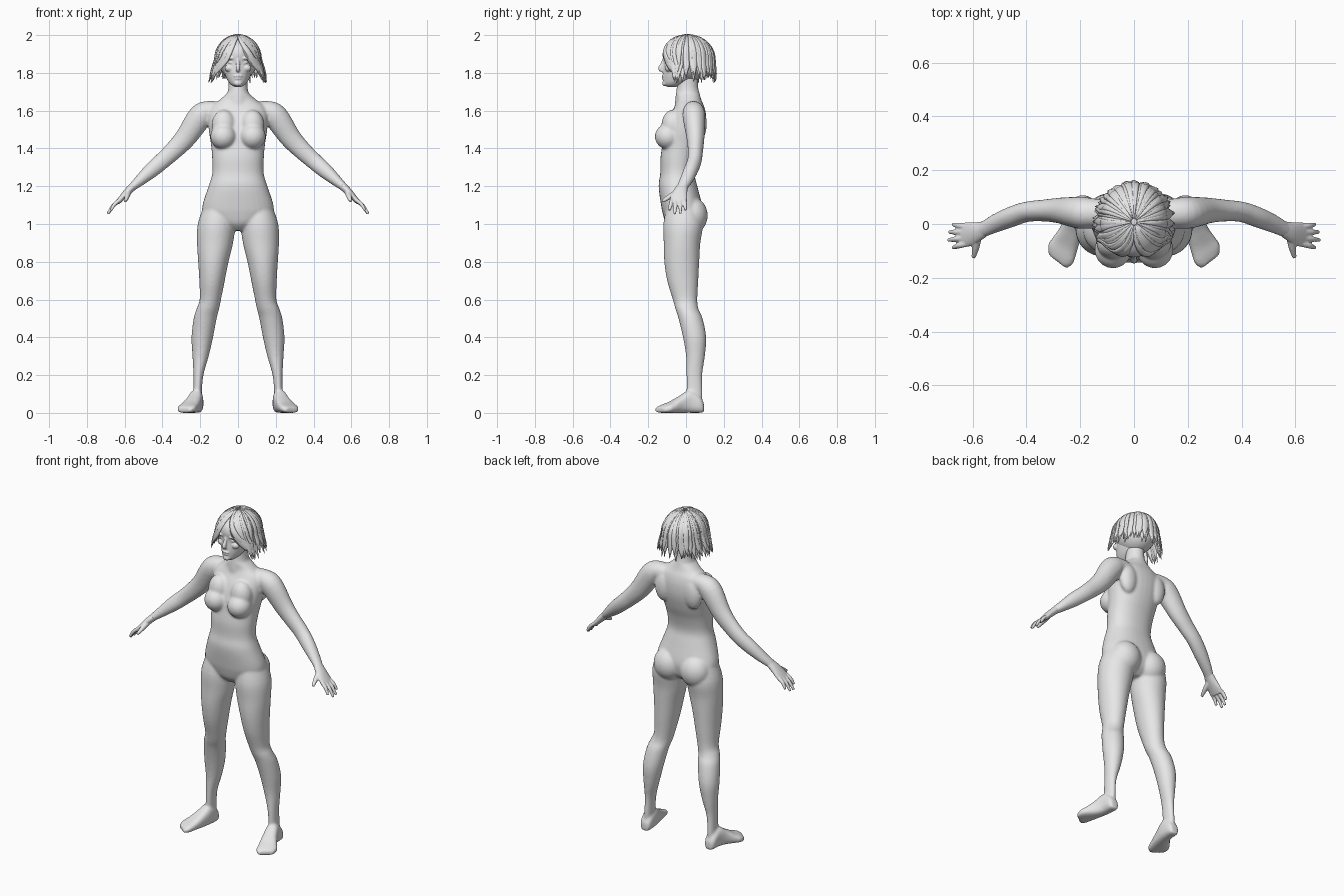
import bpy, bmesh, math, random
from mathutils import Vector, Matrix

if "Cube" in bpy.data.objects:
    bpy.data.objects.remove(bpy.data.objects["Cube"])

random.seed(4)
grey = bpy.data.materials.new("plain_grey")
grey.diffuse_color = (0.8, 0.8, 0.8, 1)
grey.use_nodes = True
grey.node_tree.nodes["Principled BSDF"].inputs["Base Color"].default_value = grey.diffuse_color


def spline(rows, sub):
    """Catmull-Rom interpolation of rows of numbers."""
    out = []
    for i in range(len(rows) - 1):
        a, b, c, d = (rows[max(0, min(len(rows) - 1, i + k))] for k in (-1, 0, 1, 2))
        for s in range(sub):
            t = s / sub
            out.append([0.5 * (2 * q + (r - p) * t + (2 * p - 5 * q + 4 * r - w) * t * t
                               + (3 * q - p - 3 * r + w) * t ** 3)
                        for p, q, r, w in zip(a, b, c, d)])
    return out + [list(rows[-1])]


def loft(bm, rings, n=24, both=False, power=1.0):
    """Skin closed rings given as (centre, u, v); optionally on both sides."""
    for side in ((1, -1) if both else (1,)):
        loops = []
        for c, u, v in rings:
            loop = []
            for k in range(n):
                a = 2 * math.pi * k / n
                ca, sa = math.cos(a), math.sin(a)
                p = (c + u * math.copysign(abs(ca) ** power, ca)
                     + v * math.copysign(abs(sa) ** power, sa))
                loop.append(bm.verts.new((p.x * side, p.y, p.z)))
            loops.append(loop)
        for A, B in zip(loops, loops[1:]):
            for k in range(n):
                bm.faces.new((A[k], A[(k + 1) % n], B[(k + 1) % n], B[k]))
        bm.faces.new(loops[0][::-1])
        bm.faces.new(loops[-1])


def stack(bm, rows, both=False, power=1.0):
    """Horizontal sections: z, x min, x max, y front, y back."""
    rings = [(Vector(((a + b) / 2, (f + k) / 2, z)), Vector(((b - a) / 2, 0, 0)),
              Vector((0, (k - f) / 2, 0))) for z, a, b, f, k in spline(rows, 4)]
    loft(bm, rings, 32, both, power)


def limb(bm, rows, n=20, sub=4, both=True):
    """Tube along a path: x, y, z, thickness radius, radius toward y."""
    pts = spline(rows, sub)
    pos = [Vector(p[:3]) for p in pts]
    rings = []
    for i, p in enumerate(pts):
        t = (pos[min(i + 1, len(pos) - 1)] - pos[max(i - 1, 0)]).normalized()
        ref = Vector((0, 1, 0)) if abs(t.y) < 0.8 else Vector((1, 0, 0))
        u = t.cross(ref).normalized()
        rings.append((pos[i], u * p[3], u.cross(t).normalized() * p[4]))
    loft(bm, rings, n, both)


def blob(bm, c, r, both=False):
    for s in ((1, -1) if both else (1,)):
        m = Matrix.Translation((c[0] * s, c[1], c[2])) @ Matrix.Diagonal((*r, 1))
        bmesh.ops.create_uvsphere(bm, u_segments=24, v_segments=16, radius=1, matrix=m)


def finish(bm, name, voxel=0, smooth=0):
    bmesh.ops.recalc_face_normals(bm, faces=bm.faces[:])
    for f in bm.faces:
        f.smooth = True
    me = bpy.data.meshes.new(name)
    bm.to_mesh(me)
    bm.free()
    ob = bpy.data.objects.new(name, me)
    bpy.context.collection.objects.link(ob)
    me.materials.append(grey)
    if voxel:
        m = ob.modifiers.new("merge", 'REMESH')
        m.mode, m.voxel_size, m.use_smooth_shade = 'VOXEL', voxel, True
        m = ob.modifiers.new("soften", 'SMOOTH')
        m.factor, m.iterations = 0.5, smooth
    return ob


# Body: torso with neck, legs, feet and arms merged into one skin
bm = bmesh.new()
torso = [(.965, .045, -.07, .03), (1.0, .12, -.105, .07), (1.05, .18, -.122, .085),
         (1.1, .188, -.132, .085), (1.2, .156, -.145, .06), (1.27, .136, -.136, .045),
         (1.35, .137, -.135, .06), (1.42, .143, -.125, .085), (1.5, .155, -.112, .105),
         (1.57, .158, -.088, .107), (1.62, .145, -.062, .097), (1.655, .10, -.05, .082),
         (1.69, .06, -.054, .072)]
stack(bm, [(z, -w, w, f, k) for z, w, f, k in torso], power=.9)
stack(bm, [(1.62, -.075, .075, -.06, .08), (1.68, -.06, .06, -.055, .074),
           (1.73, -.05, .05, -.048, .064), (1.80, -.05, .05, -.045, .065)])
blob(bm, (.078, -.095, 1.463), (.069, .07, .068), True)     # chest
blob(bm, (.075, -.07, 1.52), (.065, .06, .085), True)
blob(bm, (.09, .035, 1.045), (.09, .08, .095), True)        # seat
blob(bm, (.10, .07, 1.53), (.055, .04, .09), True)          # shoulder blades
stack(bm, [(1.10, .03, .18, -.10, .07), (1.0, .015, .213, -.12, .09),
           (.9, .026, .217, -.118, .076), (.8, .05, .211, -.115, .07),
           (.7, .07, .205, -.10, .065), (.6, .09, .203, -.07, .06),
           (.55, .10, .22, -.056, .066), (.5, .113, .235, -.04, .088),
           (.4, .132, .246, -.016, .107), (.3, .155, .241, 0, .10),
           (.2, .183, .236, .002, .086), (.1, .192, .237, .002, .088),
           (.05, .19, .24, 0, .085)], True)
foot = [(.218, .095, .022, .05, 0), (.218, .075, .034, .085, .05), (.222, .02, .038, .12, .15),
        (.237, -.03, .043, .092, .3), (.259, -.08, .053, .06, .5), (.274, -.115, .058, .044, .62),
        (.285, -.14, .042, .03, .66)]
loft(bm, [(Vector((x, y, h / 2)), Vector((math.cos(s), math.sin(s), 0)) * w, Vector((0, 0, h / 2)))
          for x, y, w, h, s in spline(foot, 4)], 28, True, .75)
limb(bm, [(.08, .04, 1.595, .05, .05), (.15, .04, 1.597, .055, .055), (.20, .042, 1.568, .066, .06),
          (.275, .05, 1.46, .057, .048), (.335, .05, 1.395, .05, .041), (.40, .045, 1.335, .045, .038),
          (.46, .025, 1.283, .041, .038), (.52, 0, 1.23, .03, .034), (.56, -.02, 1.195, .022, .03),
          (.59, -.03, 1.165, .019, .032)])
finish(bm, "body", .007, 8)

# Hands: palm, four fingers and thumb
bm = bmesh.new()
limb(bm, [(.555, -.018, 1.20, .021, .029), (.585, -.03, 1.17, .02, .038),
          (.615, -.038, 1.138, .016, .046), (.638, -.041, 1.113, .012, .044)])
for y0, tip in ((-.074, (.672, -.088, 1.072)), (-.052, (.69, -.06, 1.053)),
                (-.030, (.687, -.03, 1.055)), (-.009, (.673, -.002, 1.073))):
    limb(bm, [(.622, y0, 1.13, .011, .011), ((.622 + tip[0]) / 2 + .006, (y0 + tip[1]) / 2,
              (1.13 + tip[2]) / 2 + .004, .0105, .0105), (*tip, .007, .007)], 12)
limb(bm, [(.582, -.04, 1.17, .018, .018), (.588, -.085, 1.145, .014, .014),
          (.597, -.125, 1.12, .008, .008)], 12)
finish(bm, "hands", .004, 3)

# Head with simple facial forms
bm = bmesh.new()
skull = [(1.726, .02, -.10, -.05), (1.74, .04, -.118, -.01), (1.765, .058, -.122, .04),
         (1.80, .072, -.122, .08), (1.85, .082, -.118, .11), (1.90, .088, -.124, .12),
         (1.94, .08, -.11, .11), (1.97, .055, -.07, .075), (1.985, .02, -.02, .03)]
stack(bm, [(z, -w, w, f, k) for z, w, f, k in skull])
limb(bm, [(0, -.115, 1.875, .008, .008), (0, -.126, 1.845, .010, .010),
          (0, -.134, 1.822, .012, .014), (0, -.122, 1.81, .008, .010)], 12, both=False)
blob(bm, (0, -.119, 1.783), (.023, .010, .007))
blob(bm, (0, -.117, 1.770), (.019, .010, .007))
blob(bm, (0, -.112, 1.745), (.022, .014, .016))
blob(bm, (.036, -.103, 1.878), (.030, .018, .010), True)
blob(bm, (.034, -.098, 1.854), (.019, .014, .008), True)
blob(bm, (.045, -.09, 1.825), (.026, .022, .020), True)
finish(bm, "head", .004, 3)

# Hair cap under the locks
bm = bmesh.new()
blob(bm, (0, .018, 1.876), (.106, .126, .119))
finish(bm, "hair_cap")


# Hair: tapered locks falling from the crown, front ones swept aside
def lock_point(a, s, lift):
    """a: 0 at the back, pi in front. s: 0 crown, 1 widest level, 2 tips."""
    if s < 1:
        r, z, flare = math.sin(s * math.pi / 2), 1.875 + .121 * math.cos(s * math.pi / 2), 0
    else:
        r, z, flare = 1, 1.875 - .125 * (s - 1), s - 1
    rx = (.113 + .040 * flare + lift) * r
    ry = (.136 + .010 * flare + lift) * r
    return Vector((rx * math.sin(a), .008 + ry * math.cos(a), z + lift * (1 - r)))


bm = bmesh.new()
limit = math.radians(116)
for layer, count in ((0, 46), (1, 52)):
    for i in range(count):
        a0 = -math.pi + 2 * math.pi * (i + .5 + random.uniform(-.25, .25)) / count + .15
        a0 = (a0 + math.pi) % (2 * math.pi) - math.pi
        a1 = max(-limit, min(limit, a0)) + random.uniform(-.07, .07)
        length = random.uniform(1.8, 2.03) - .12 * layer
        lift = .001 + .004 * layer + random.uniform(0, .004)
        path = []
        for k in range(15):
            t = k / 14
            a = a0 + (a1 - a0) * min(1, 1.25 * t) ** 1.6
            path.append((lock_point(a, .06 + t * (length - .06), lift), a))
        rings = []
        for k, (p, a) in enumerate(path):
            t = k / 14
            tan = (path[min(k + 1, 14)][0] - path[max(k - 1, 0)][0]).normalized()
            out = Vector((p.x, p.y - .008, (p.z - 1.87) if p.z > 1.87 else 0)).normalized()
            wide = tan.cross(out).normalized()
            w = (.003 + .014 * min(1, t * 2.2)) * (1 if t < .72 else max(.1, (1 - t) / .28))
            rings.append((p, wide * w, wide.cross(tan) * min(.005, w * .6)))
        loft(bm, rings, 6)
finish(bm, "hair_locks")
